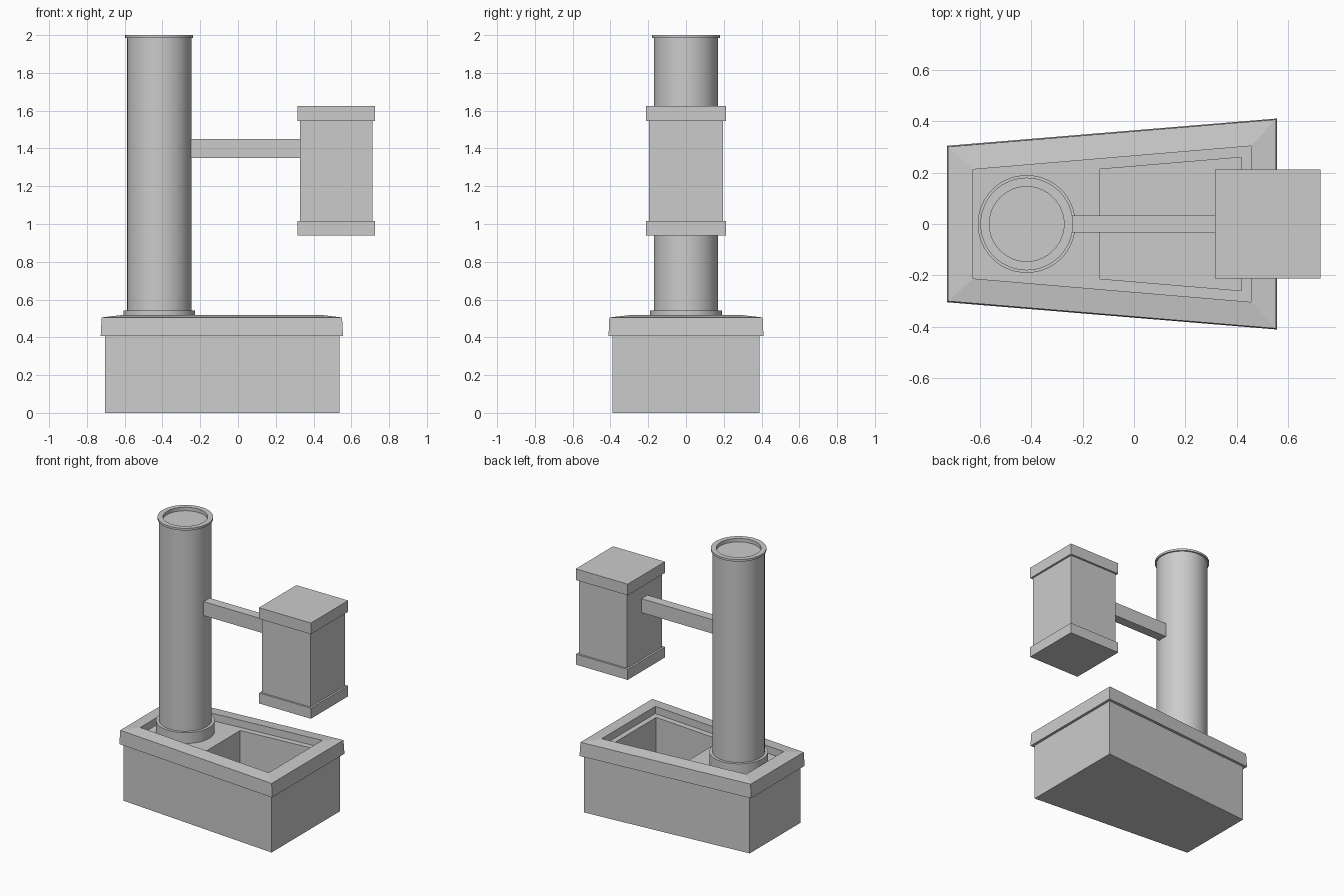
import bpy, bmesh, math

if "Cube" in bpy.data.objects:
    bpy.data.objects.remove(bpy.data.objects["Cube"])


def finish(name, bm, smooth=False):
    bmesh.ops.recalc_face_normals(bm, faces=bm.faces)
    mesh = bpy.data.meshes.new(name)
    bm.to_mesh(mesh)
    bm.free()
    obj = bpy.data.objects.new(name, mesh)
    bpy.context.collection.objects.link(obj)
    if smooth:
        bpy.ops.object.select_all(action='DESELECT')
        obj.select_set(True)
        bpy.context.view_layer.objects.active = obj
        bpy.ops.object.shade_smooth_by_angle(angle=math.radians(30))
    return obj


def skin(bm, rings):
    """Bridge successive vertex rings and cap both ends."""
    n = len(rings[0])
    for a, b in zip(rings, rings[1:]):
        for i in range(n):
            j = (i + 1) % n
            bm.faces.new((a[i], a[j], b[j], b[i]))
    bm.faces.new(rings[0][::-1])
    bm.faces.new(rings[-1])


def trapezoid_loft(name, sections):
    """Sections: x left, x right, half width left, half width right, z."""
    bm = bmesh.new()
    rings = [[bm.verts.new(p) for p in ((x0, -w0, z), (x1, -w1, z), (x1, w1, z), (x0, w0, z))]
             for x0, x1, w0, w1, z in sections]
    skin(bm, rings)
    return finish(name, bm)


def lathe(name, cx, profile, sides=64):
    bm = bmesh.new()
    angles = [math.tau * i / sides for i in range(sides)]
    rings = [[bm.verts.new((cx + r * math.cos(a), r * math.sin(a), z)) for a in angles]
             for r, z in profile]
    skin(bm, rings)
    return finish(name, bm, smooth=True)


# Tapered basin: body, overhanging rim, recessed deck and open pit
trapezoid_loft("basin", [
    (-0.705, 0.537, 0.287, 0.388, 0.0),
    (-0.705, 0.537, 0.287, 0.388, 0.407),
    (-0.727, 0.556, 0.304, 0.410, 0.407),
    (-0.722, 0.551, 0.300, 0.406, 0.505),
    (-0.625, 0.455, 0.212, 0.303, 0.517),
    (-0.625, 0.455, 0.212, 0.303, 0.465),
    (-0.132, 0.417, 0.213, 0.259, 0.465),
    (-0.132, 0.417, 0.213, 0.259, 0.08),
])

# Round column with foot collar, top lip and shallow dished top
lathe("column", -0.417, [
    (0.190, 0.464), (0.190, 0.543), (0.170, 0.543), (0.170, 1.985),
    (0.180, 1.985), (0.180, 2.0), (0.145, 2.0), (0.145, 1.975),
])

# Horizontal arm
trapezoid_loft("arm", [(-0.25, 0.335, 0.034, 0.034, z) for z in (1.35, 1.45)])

# Hanging box with a flange at each end
trapezoid_loft("hanging_box", [
    (x0, x1, w, w, z) for x0, x1, w, z in (
        (0.314, 0.725, 0.211, 0.94), (0.314, 0.725, 0.211, 1.015),
        (0.328, 0.711, 0.197, 1.015), (0.328, 0.711, 0.197, 1.545),
        (0.314, 0.725, 0.211, 1.545), (0.314, 0.725, 0.211, 1.625))
])
